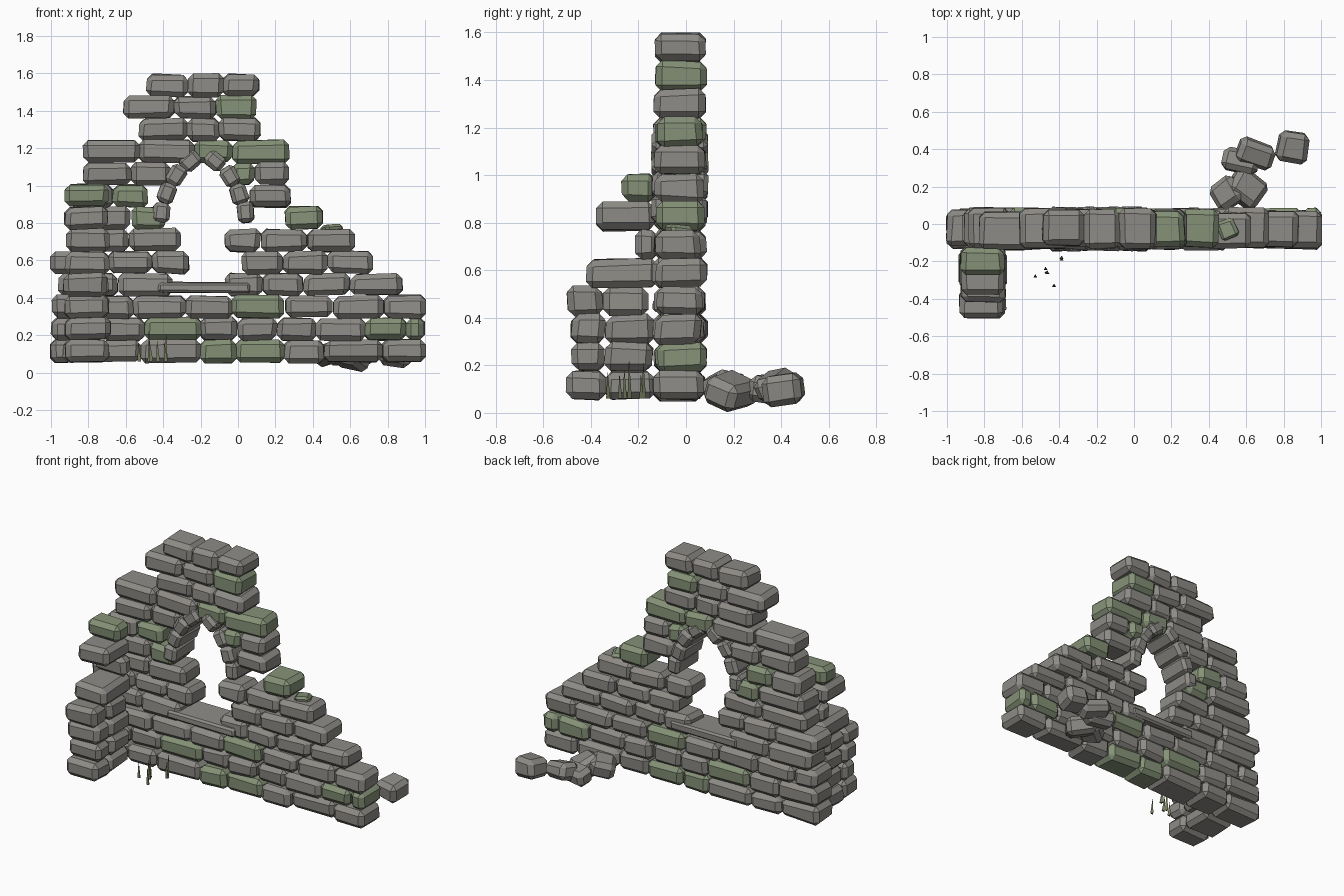
import bpy, bmesh, random
from math import radians, sin, cos
from mathutils import Matrix, Vector, Euler

if "Cube" in bpy.data.objects:
    bpy.data.objects.remove(bpy.data.objects["Cube"])

random.seed(7)


def material(name, rgb):
    m = bpy.data.materials.new(name)
    m.diffuse_color = (*rgb, 1)
    m.use_nodes = True
    m.node_tree.nodes["Principled BSDF"].inputs["Base Color"].default_value = m.diffuse_color
    return m


STONE, MOSS, GRASS = 0, 1, 2
MATS = [material("grey stone", (0.27, 0.26, 0.24)),
        material("mossy stone", (0.235, 0.285, 0.185)),
        material("grass", (0.17, 0.20, 0.11))]


def add_stone(bm, centre, size, mat=STONE, rot=(0, 0, 0), bevel=0.028, jitter=0.008):
    """Rough chamfered block: a jittered box with cut edges."""
    part = bmesh.new()
    bmesh.ops.create_cube(part, size=1)
    for v in part.verts:
        v.co = Vector(c * s + random.uniform(-jitter, jitter) for c, s in zip(v.co, size))
    bmesh.ops.bevel(part, geom=part.edges[:], offset=min(bevel, min(size) * 0.3),
                    segments=1, affect='EDGES', clamp_overlap=True)
    part.transform(Matrix.Translation(centre) @ Euler(rot).to_matrix().to_4x4())
    for f in part.faces:
        f.material_index = mat
    tmp = bpy.data.meshes.new("tmp")
    part.to_mesh(tmp)
    part.free()
    bm.from_mesh(tmp)
    bpy.data.meshes.remove(tmp)


def finish(name, bm):
    me = bpy.data.meshes.new(name)
    bmesh.ops.recalc_face_normals(bm, faces=bm.faces[:])
    bm.to_mesh(me)
    bm.free()
    for m in MATS:
        me.materials.append(m)
    ob = bpy.data.objects.new(name, me)
    bpy.context.collection.objects.link(ob)
    return ob


Z0, PITCH, HEIGHT, Y_MID, DEPTH = 0.115, 0.1185, 0.12, -0.025, 0.2

# Main wall: per course, runs of joint positions, and the mossy stones by number
courses = [
    ([[-1, -.73, -.52, -.2, -.01, .25, .46, .77, 1]], {3, 4}),
    ([[-1, -.72, -.5, -.2, 0, .21, .42, .68, .9, 1]], {2, 7, 8}),
    ([[-1, -.83, -.56, -.28, -.03, .25, .51, .78, 1]], {4}),
    ([[-.96, -.64, -.35], [-.07, .13, .35, .6, .88]], set()),
    ([[-1, -.69, -.46, -.26], [.02, .24, .48, .72]], set()),
    ([[-.92, -.58, -.31], [-.07, .12, .37, .63]], set()),
    ([[-.91, -.57, -.39], [.25, .45]], {1, 2}),
    ([[-.88, -.67, -.48], [.06, .28]], {1}),
    ([[-.83, -.57, -.36], [-.03, .09, .27]], {2}),
    ([[-.83, -.53, -.23, -.03, .27]], {2, 3}),
    ([[-.53, -.27, -.1, .12]], set()),
    ([[-.61, -.34, -.12, .1]], {2}),
    ([[-.49, -.27, -.08, .11]], set()),
]
for i, (runs, mossy) in enumerate(courses):
    bm = bmesh.new()
    n = 0
    for run in runs:
        for a, b in zip(run, run[1:]):
            y = Y_MID + random.uniform(-.01, .01)
            d = DEPTH + random.uniform(-.015, .02)
            add_stone(bm, ((a + b) / 2, y, Z0 + i * PITCH), (b - a, d, HEIGHT),
                      MOSS if n in mossy else STONE)
            n += 1
    finish(f"wall_course_{i + 1}", bm)

# Side wall stub running forward at the left end
wing = [[-.5, -.34, -.13], [-.48, -.34, -.14], [-.48, -.34, -.13], [-.5, -.35, -.16],
        [-.42, -.12], [-.21, -.11], [-.38, -.13], [-.27, -.13]]
bm = bmesh.new()
for i, run in enumerate(wing):
    for a, b in zip(run, run[1:]):
        add_stone(bm, (-.81 + random.uniform(-.01, .01), (a + b) / 2, Z0 + i * PITCH),
                  (.235, b - a, HEIGHT), MOSS if i == 7 else STONE)
finish("side_wall", bm)

# Pointed window arch: (x, z, tilt) of each block
bm = bmesh.new()
for x, z, tilt in [(-.41, .855, 3), (-.38, .96, 20), (-.33, 1.055, 32), (-.255, 1.13, 50),
                   (-.125, 1.13, -50), (-.04, 1.05, -32), (.005, .955, -18), (.04, .855, -5)]:
    add_stone(bm, (x, -.027, z), (.088, .235, .108), STONE, (0, radians(tilt), 0), .02, .005)
finish("window_arch", bm)

# Flat window sill
bm = bmesh.new()
add_stone(bm, (-.18, -.03, .455), (.49, .22, .055), bevel=.012, jitter=.004)
finish("window_sill", bm)

# Fallen blocks behind the wall
bm = bmesh.new()
for centre, size, rot in [((.85, .41, .10), (.16, .16, .12), (8, 6, -10)),
                          ((.65, .375, .115), (.2, .13, .11), (15, 12, -18)),
                          ((.57, .34, .10), (.19, .12, .11), (-10, 0, -12)),
                          ((.60, .19, .09), (.19, .17, .12), (-22, 10, -38)),
                          ((.50, .165, .11), (.16, .15, .11), (-15, -15, 35))]:
    add_stone(bm, centre, size, STONE, [radians(r) for r in rot])
finish("fallen_blocks", bm)

# Moss pebble on the broken step
bm = bmesh.new()
add_stone(bm, (.5, -.025, .765), (.1, .1, .05), MOSS, (0, 0, .4), .02)
finish("moss_pebble", bm)

# Thin grass blades near the inner corner
bm = bmesh.new()
for x, y, h in [(-.53, -.28, .10), (-.475, -.24, .16), (-.47, -.26, .12),
                (-.43, -.33, .11), (-.385, -.18, .15), (-.39, -.19, .10)]:
    lean = Matrix.Rotation(random.uniform(-.12, .12), 4, 'Y')
    made = bmesh.ops.create_cone(bm, segments=3, radius1=.012, radius2=.001, depth=h, cap_ends=True,
                                 matrix=Matrix.Translation((x, y, .06 + h / 2)) @ lean)
    for f in {f for v in made["verts"] for f in v.link_faces}:
        f.material_index = GRASS
finish("grass_blades", bm)
